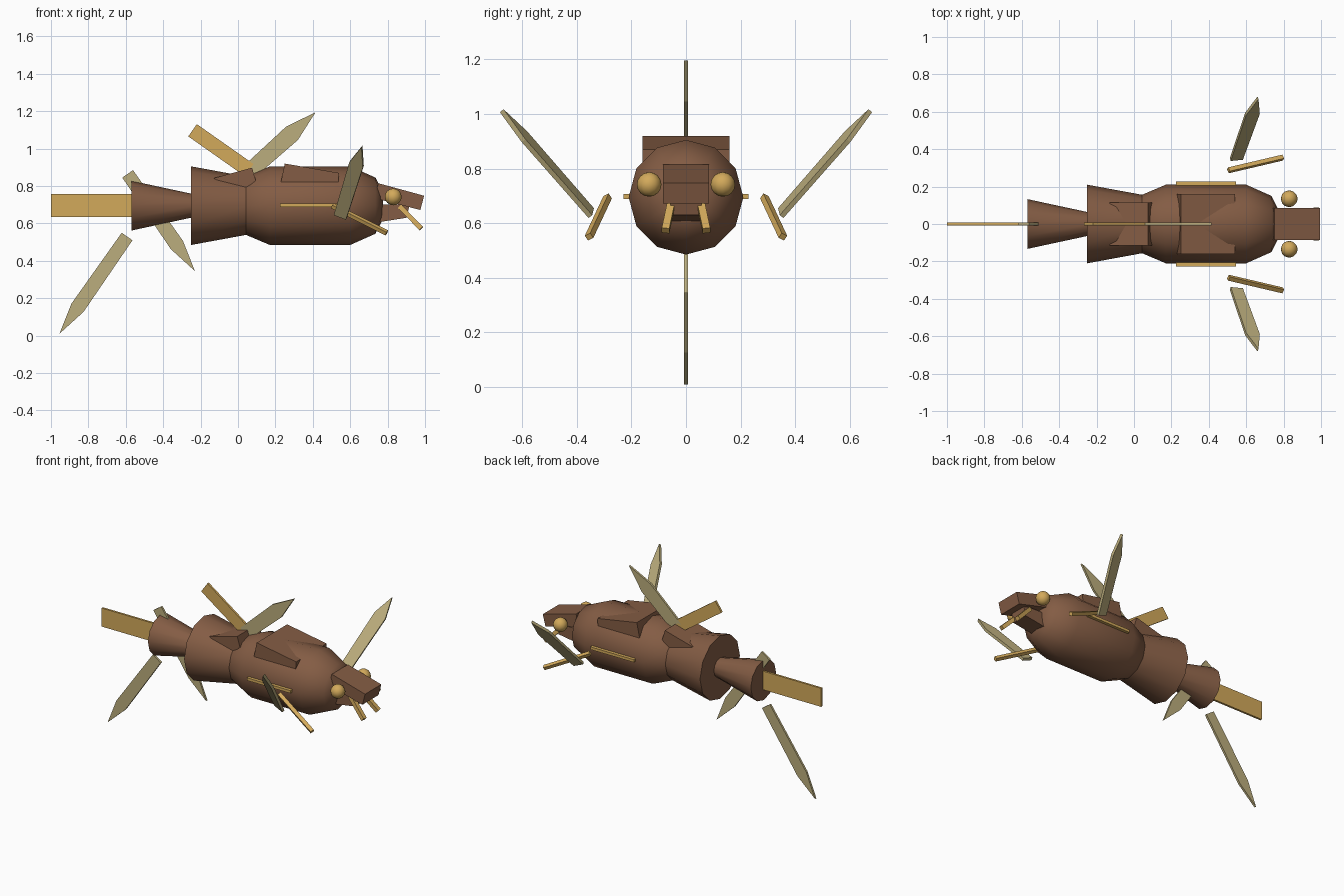
import bpy, bmesh, math
from mathutils import Vector

if "Cube" in bpy.data.objects:
    bpy.data.objects.remove(bpy.data.objects["Cube"])

AXIS_Z = 0.695  # height of the body's long axis


def material(name, rgb):
    m = bpy.data.materials.new(name)
    m.diffuse_color = (*rgb, 1)
    m.use_nodes = True
    m.node_tree.nodes["Principled BSDF"].inputs["Base Color"].default_value = m.diffuse_color
    return m


BROWN = material("shell_brown", (0.23, 0.108, 0.058))
GOLD = material("gold", (0.65, 0.40, 0.105))
TAN = material("wing_tan", (0.50, 0.42, 0.205))


def finish(name, bm, mat, smooth=False):
    bmesh.ops.recalc_face_normals(bm, faces=bm.faces)
    me = bpy.data.meshes.new(name)
    bm.to_mesh(me)
    bm.free()
    me.materials.append(mat)
    ob = bpy.data.objects.new(name, me)
    bpy.context.collection.objects.link(ob)
    if smooth:
        bpy.ops.object.select_all(action='DESELECT')
        ob.select_set(True)
        bpy.context.view_layer.objects.active = ob
        bpy.ops.object.shade_smooth_by_angle(angle=math.radians(42))
    return ob


def lathe(name, profile, sides=12):
    """Closed solid turned around the body axis from (x, radius) pairs."""
    bm = bmesh.new()
    rings = []
    for x, r in profile:
        ring = []
        for i in range(sides):
            a = 2 * math.pi * i / sides
            ring.append(bm.verts.new((x, r * math.sin(a), AXIS_Z + r * math.cos(a))))
        rings.append(ring)
    for a, b in zip(rings, rings[1:]):
        for i in range(sides):
            j = (i + 1) % sides
            bm.faces.new((a[i], a[j], b[j], b[i]))
    bm.faces.new(rings[0])
    bm.faces.new(rings[-1])
    return finish(name, bm, BROWN, True)


def slab(name, pts, offset, mat):
    """Outline extruded by plus and minus the offset vector."""
    bm = bmesh.new()
    off = Vector(offset)
    lo = [bm.verts.new(Vector(p) - off) for p in pts]
    hi = [bm.verts.new(Vector(p) + off) for p in pts]
    bm.faces.new(lo)
    bm.faces.new(hi)
    for i in range(len(pts)):
        j = (i + 1) % len(pts)
        bm.faces.new((lo[i], lo[j], hi[j], hi[i]))
    return finish(name, bm, mat)


def prism(name, xz, half_y, mat):
    return slab(name, [(x, 0, z) for x, z in xz], (0, half_y, 0), mat)


def blade(name, butt, tip, side, width=0.07, thick=0.014, point=0.17):
    """Flat strip with a pointed end; side hints the width direction."""
    butt, tip = Vector(butt), Vector(tip)
    d = (tip - butt).normalized()
    w = Vector(side)
    w = (w - d * w.dot(d)).normalized() * width / 2
    shoulder = tip - d * point
    n = d.cross(w).normalized() * thick / 2
    return slab(name, [butt - w, shoulder - w * 1.12, tip, shoulder + w * 1.12, butt + w], n, TAN)


def bar(name, a, b, side, width, thick, mat=GOLD):
    """Rectangular bar between two points."""
    a, b = Vector(a), Vector(b)
    d = (b - a).normalized()
    w = Vector(side)
    w = (w - d * w.dot(d)).normalized() * width / 2
    n = d.cross(w).normalized() * thick / 2
    return slab(name, [a - w, b - w, b + w, a + w], n, mat)


# Body segments
lathe("front_body", [(0.0, 0.11), (0.04, 0.155), (0.17, 0.21), (0.60, 0.21),
                     (0.735, 0.15), (0.768, 0.085), (0.775, 0.03)])
lathe("rear_body", [(-0.25, 0.21), (0.05, 0.155)])
lathe("tail_cone", [(-0.57, 0.133), (-0.24, 0.062)])

# Back plates
prism("front_back_plate", [(0.25, 0.92), (0.54, 0.87), (0.535, 0.80), (0.225, 0.80)], 0.16, BROWN)
prism("rear_back_plate", [(-0.13, 0.842), (0.075, 0.898), (0.095, 0.83),
                          (0.05, 0.79), (-0.06, 0.80)], 0.115, BROWN)

# Head and jaw
prism("head", [(0.75, 0.815), (0.995, 0.748), (0.975, 0.672), (0.73, 0.735)], 0.085, BROWN)
prism("jaw", [(0.74, 0.605), (0.90, 0.63), (0.918, 0.70), (0.74, 0.70)], 0.057, BROWN)

# Tail fin, back fin
prism("tail_fin", [(-1.0, 0.635), (-0.55, 0.635), (-0.55, 0.758), (-1.0, 0.758)], 0.007, GOLD)
bar("back_fin", (-0.243, 0, 1.098), (0.06, 0, 0.885), (0, 0, 1), 0.08, 0.014)

# Blades on the centre line
blade("back_blade", (0.05, 0, 0.868), (0.415, 0, 1.195), (0, 0, 1), width=0.085)
blade("tail_upper_blade", (-0.59, 0, 0.865), (-0.23, 0, 0.345), (1, 0, 0))
blade("tail_lower_blade", (-0.593, 0, 0.53), (-0.955, 0, 0.01), (1, 0, 0))

# Paired parts
for s, label in ((-1, "right"), (1, "left")):
    blade(label + "_side_blade", (0.547, s * 0.347, 0.637), (0.663, s * 0.675, 1.012),
          (0.95, s * 0.22, -0.2), thick=0.018, point=0.13)
    bar(label + "_front_leg", (0.505, s * 0.287, 0.695), (0.795, s * 0.355, 0.55),
        (0, s * 0.5, 1), 0.022, 0.024)
    bar(label + "_side_strip", (0.225, s * 0.215, 0.697), (0.545, s * 0.215, 0.697),
        (0, 0, 1), 0.018, 0.026)
    bar(label + "_mandible", (0.865, s * 0.05, 0.69), (0.98, s * 0.075, 0.573),
        (0, 1, 0), 0.028, 0.026)
    bm = bmesh.new()
    bmesh.ops.create_uvsphere(bm, u_segments=12, v_segments=8, radius=0.045)
    bmesh.ops.translate(bm, verts=bm.verts, vec=(0.83, s * 0.135, 0.742))
    finish(label + "_eye", bm, GOLD, True)
